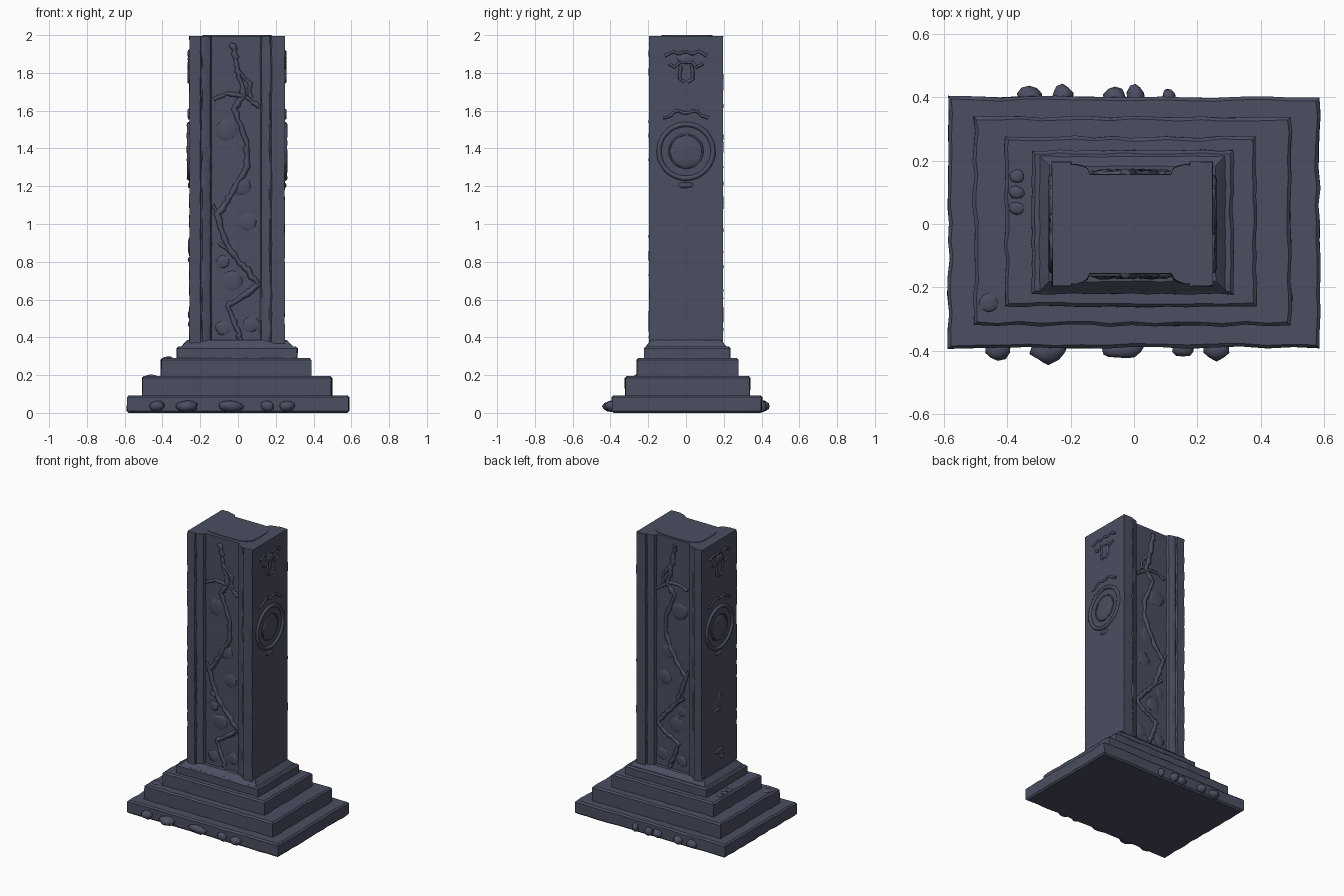
import bpy, bmesh, math, random
from mathutils import Vector

random.seed(4)
if "Cube" in bpy.data.objects:
    bpy.data.objects.remove(bpy.data.objects["Cube"], do_unlink=True)

stone = bpy.data.materials.new("slate_stone")
stone.use_nodes = True
colour = (0.07, 0.077, 0.12, 1)
stone.diffuse_color = colour
bsdf = next(n for n in stone.node_tree.nodes if n.type == 'BSDF_PRINCIPLED')
bsdf.inputs["Base Color"].default_value = colour
bsdf.inputs["Roughness"].default_value = 0.9


def wobble(a):
    return random.uniform(-a, a)


def finish(name, bm, angle=35):
    bmesh.ops.recalc_face_normals(bm, faces=bm.faces)
    mesh = bpy.data.meshes.new(name)
    bm.to_mesh(mesh)
    bm.free()
    mesh.materials.append(stone)
    obj = bpy.data.objects.new(name, mesh)
    bpy.context.collection.objects.link(obj)
    bpy.ops.object.select_all(action='DESELECT')
    obj.select_set(True)
    bpy.context.view_layer.objects.active = obj
    bpy.ops.object.shade_smooth_by_angle(angle=math.radians(angle))
    return obj


def loft(bm, rings, closed=True):
    """Skin a list of point rings and cap both ends."""
    loops = [[bm.verts.new(p) for p in ring] for ring in rings]
    n = len(loops[0])
    pairs = list(zip(loops, loops[1:]))
    if not closed:
        pairs.append((loops[-1], loops[0]))
    for a, b in pairs:
        for i in range(n):
            j = (i + 1) % n
            bm.faces.new((a[i], a[j], b[j], b[i]))
    if closed:
        bm.faces.new(loops[0])
        bm.faces.new(loops[-1])


def slab(name, x0, x1, y0, y1, z0, z1, taper=0.0, worn=0.004, edge=0.01):
    """Worn stone block with softened edges."""
    n = 14
    outline = [(x0 + (x1 - x0) * i / n, y0) for i in range(n)]
    outline += [(x1, y0 + (y1 - y0) * i / n) for i in range(n)]
    outline += [(x1 - (x1 - x0) * i / n, y1) for i in range(n)]
    outline += [(x0, y1 - (y1 - y0) * i / n) for i in range(n)]
    wear = [(wobble(worn), wobble(worn)) for _ in outline]
    rings = []
    for z, inset in ((z0, edge), (z0 + edge, 0), (z1 - edge, taper), (z1, taper + edge)):
        rings.append([(min(max(x, x0 + inset), x1 - inset) + w[0] + wobble(worn / 3),
                       min(max(y, y0 + inset), y1 - inset) + w[1] + wobble(worn / 3), z)
                      for (x, y), w in zip(outline, wear)])
    bm = bmesh.new()
    loft(bm, rings)
    return finish(name, bm)


def add_tube(bm, path, radius, axis, rough=0.0, closed=False):
    """Raised ridge along a path lying on a face whose normal is axis."""
    path = [Vector(p) for p in path]
    axis = Vector(axis)
    rings = []
    for i, p in enumerate(path):
        if closed:
            along = path[(i + 1) % len(path)] - path[i - 1]
        else:
            along = path[min(i + 1, len(path) - 1)] - path[max(i - 1, 0)]
        side = along.cross(axis).normalized()
        r = radius + wobble(rough)
        rings.append([p + (side * math.cos(t) + axis * math.sin(t)) * r
                      for t in (math.tau * k / 8 for k in range(8))])
    loft(bm, rings, not closed)


def add_lump(bm, centre, size, rough=0.12):
    made = bmesh.ops.create_icosphere(bm, subdivisions=2, radius=1)["verts"]
    for v in made:
        k = 1 + wobble(rough)
        v.co = [c + s * q * k for c, s, q in zip(centre, size, v.co)]
        v.co.z = max(v.co.z, 0)


def densify(points, steps, jag):
    out = []
    for a, b in zip(points, points[1:]):
        for i in range(steps):
            t = i / steps
            out.append((a[0] + (b[0] - a[0]) * t + wobble(jag),
                        a[1] + (b[1] - a[1]) * t + wobble(jag)))
    return out + [points[-1]]


# Stepped base
slab("base_slab", -0.585, 0.585, -0.39, 0.4, 0, 0.093)
slab("lower_step", -0.505, 0.495, -0.32, 0.338, 0.08, 0.195)
slab("middle_step", -0.407, 0.387, -0.26, 0.275, 0.18, 0.29)
slab("upper_step", -0.323, 0.313, -0.22, 0.233, 0.28, 0.352, worn=0.003)
slab("shaft_foot", -0.3, 0.29, -0.213, 0.215, 0.34, 0.385, taper=0.022, worn=0.002)

# Shaft with stepped stiles around a sunken panel, front and back
FLOOR = 0.157
LEFT, RIGHT = -0.258, 0.248
half = [(LEFT, .196), (-.2, .196), (-.195, .186), (-.188, .189), (-.165, .184), (-.147, .175),
        (-.14, FLOOR), (.118, FLOOR), (.125, .175), (.143, .184), (.166, .189), (.173, .186),
        (.178, .196), (RIGHT, .196)]
profile = [(x, -y) for x, y in half] + [(x, y) for x, y in reversed(half)]
levels = 40
bm = bmesh.new()
loft(bm, [[(x + wobble(0.0016), y + wobble(0.0016), 0.36 + 1.636 * i / levels)
           for x, y in profile] for i in range(levels + 1)])
finish("shaft", bm, 28)

# Rounded plate on top
bm = bmesh.new()
rim = []
for k in range(32):
    c, s = math.cos(math.tau * k / 32), math.sin(math.tau * k / 32)
    rim.append((-0.005 + math.copysign(abs(c) ** 0.5, c) * 0.182,
                0.005 + math.copysign(abs(s) ** 0.5, s) * 0.136))
loft(bm, [[(x, y, z) for x, y in rim] for z in (1.99, 2.0)])
finish("top_plate", bm)

# Winding ridges and leaf lumps on both sunken panels
vine = [(-.03, 1.96), (-.01, 1.87), (0, 1.8), (.035, 1.68), (-.02, 1.61), (.045, 1.44),
        (.045, 1.31), (-.035, 1.15), (-.11, 1.05), (-.045, .86), (.035, .77), (.11, .68),
        (.035, .62), (-.055, .57), (0, .44), (.01, .37)]
twigs = [[(-.13, 1.66), (-.06, 1.69), (.035, 1.68)], [(.035, 1.68), (.07, 1.65), (.115, 1.62)],
         [(-.11, 1.05), (-.135, 1.1)], [(.01, 1.8), (.06, 1.74), (.07, 1.67)],
         [(-.045, .86), (-.1, .9)]]
leaves = [(.05, 1.01, .05), (-.06, 1.5, .06), (-.03, .7, .055), (-.08, .8, .035),
          (.07, .47, .045), (.02, 1.2, .05), (-.08, .45, .04)]
for name, sign in (("front", -1), ("back", 1)):
    bm = bmesh.new()
    add_tube(bm, [(x, sign * FLOOR, z) for x, z in densify(vine, 6, 0.006)],
             0.014, (0, sign, 0), 0.004)
    for twig in twigs:
        add_tube(bm, [(x, sign * FLOOR, z) for x, z in densify(twig, 4, 0.005)],
                 0.01, (0, sign, 0), 0.003)
    finish(name + "_vine", bm, 60)
    bm = bmesh.new()
    for x, z, r in leaves:
        add_lump(bm, (x, sign * FLOOR, z), (r, 0.007, r), 0.08)
    finish(name + "_leaves", bm, 60)

# Round medallion and carved ornament on each narrow side
canopy = [(-.11, 1.89), (-.07, 1.915), (-.03, 1.9), (0, 1.915), (.03, 1.9), (.07, 1.915), (.11, 1.89)]
fringe = [(-.09, 1.85), (-.06, 1.83), (-.03, 1.855), (.03, 1.855), (.06, 1.83), (.09, 1.85)]
crest = [(-.12, 1.56), (-.08, 1.575), (-.05, 1.6), (0, 1.585), (.05, 1.6), (.08, 1.575), (.12, 1.56)]
stem = [(-.03, 1.84), (-.035, 1.77), (-.01, 1.75)]
for name, face, sign in (("right", RIGHT, 1), ("left", LEFT, -1)):
    bm = bmesh.new()
    for radius, width in ((0.143, 0.013), (0.088, 0.005)):
        add_tube(bm, [(face, radius * math.cos(math.tau * k / 40),
                       1.385 + radius * math.sin(math.tau * k / 40)) for k in range(40)],
                 width, (sign, 0, 0), 0.001, closed=True)
    add_lump(bm, (face, 0, 1.385), (0.006, 0.085, 0.085), 0.02)
    finish(name + "_medallion", bm, 60)
    bm = bmesh.new()
    for line in (canopy, fringe, crest, stem, [(-y, z) for y, z in stem]):
        add_tube(bm, [(face, y, z) for y, z in densify(line, 3, 0.003)],
                 0.008, (sign, 0, 0), 0.002)
    add_lump(bm, (face, 0, 1.87), (0.009, 0.05, 0.025))
    add_lump(bm, (face, 0, 1.205), (0.008, 0.04, 0.015))
    finish(name + "_ornament", bm, 60)

# Faint carved marks low on the left side
bm = bmesh.new()
for y, z, w, h in ((0, .88, .03, .045), (.02, .81, .04, .014), (0, .52, .06, .02), (-.03, .47, .025, .015)):
    add_lump(bm, (LEFT, y, z), (0.008, w, h))
finish("left_low_marks", bm, 60)

# Rubble along the foot of the base and on the steps
bm = bmesh.new()
for x, w, d in ((-.43, .04, .035), (-.27, .06, .045), (-.04, .07, .03), (.155, .035, .025), (.26, .04, .035)):
    add_lump(bm, (x, -0.395, 0.035), (w, d, 0.03))
finish("front_rubble", bm, 60)
bm = bmesh.new()
for x, w, d in ((-.33, .04, .035), (-.225, .035, .042), (-.06, .035, .03), (.005, .028, .042), (.11, .022, .028)):
    add_lump(bm, (x, 0.4, 0.035), (w, d, 0.03))
finish("back_rubble", bm, 60)
bm = bmesh.new()
for y in (.05, .1, .15):
    add_lump(bm, (-0.37, y, 0.29), (0.025, 0.02, 0.008))
add_lump(bm, (-0.46, -0.25, 0.195), (0.03, 0.03, 0.008))
finish("step_debris", bm, 60)
